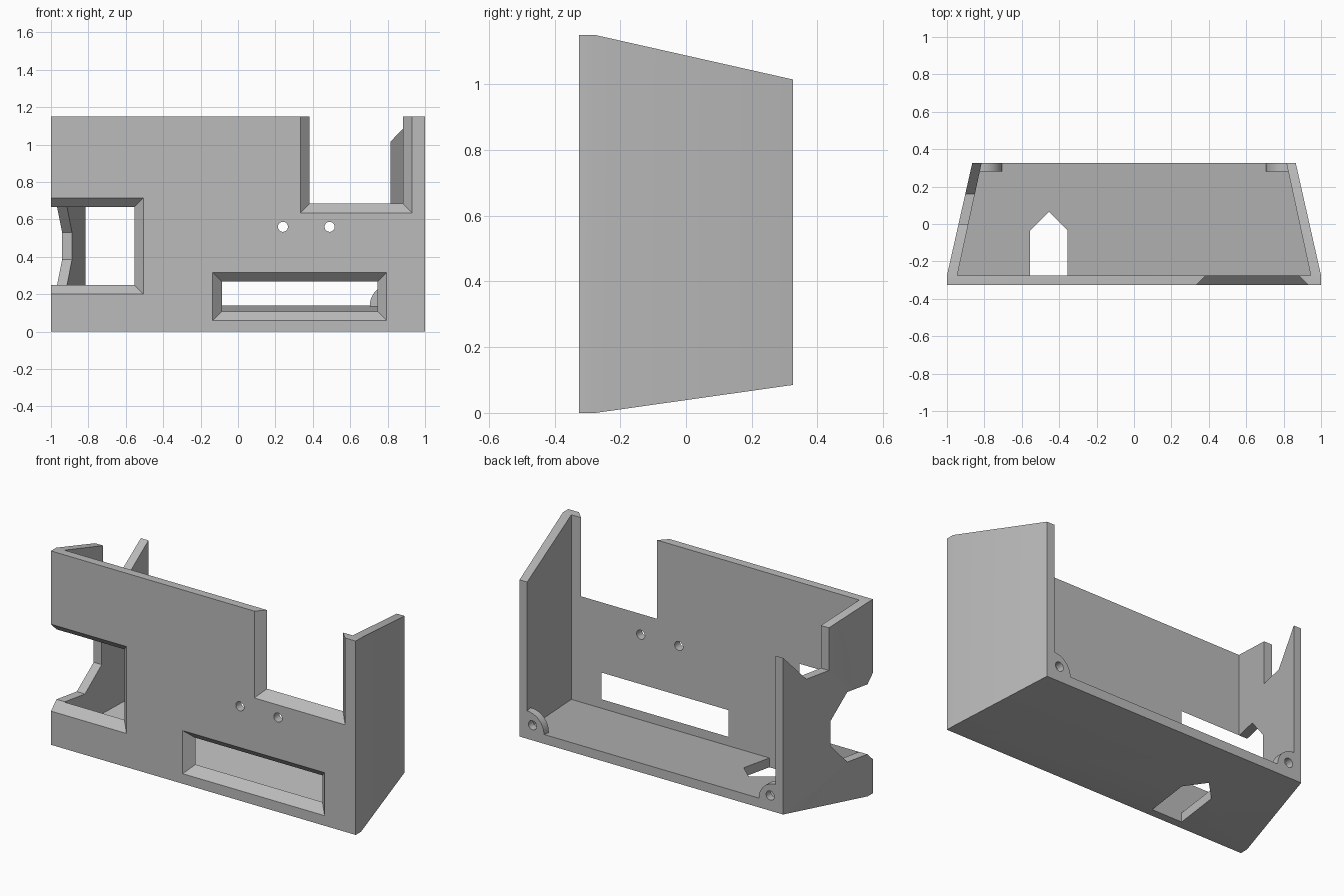
import bpy
import bmesh
from math import cos, sin, pi

cube = bpy.data.objects.get("Cube")
if cube:
    bpy.data.objects.remove(cube, do_unlink=True)

grey = bpy.data.materials.new("plain_grey")
grey.use_nodes = True
GREY = (0.5, 0.5, 0.5, 1)
grey.diffuse_color = GREY
grey.node_tree.nodes["Principled BSDF"].inputs["Base Color"].default_value = GREY


def loft(name, rings):
    """Closed solid through matching rings of 3D points."""
    bm = bmesh.new()
    loops = [[bm.verts.new(p) for p in ring] for ring in rings]
    for a, b in zip(loops, loops[1:]):
        for i in range(len(a)):
            j = (i + 1) % len(a)
            bm.faces.new((a[i], a[j], b[j], b[i]))
    bm.faces.new(loops[0])
    bm.faces.new(loops[-1])
    bmesh.ops.recalc_face_normals(bm, faces=bm.faces)
    mesh = bpy.data.meshes.new(name)
    bm.to_mesh(mesh)
    bm.free()
    mesh.materials.append(grey)
    obj = bpy.data.objects.new(name, mesh)
    bpy.context.collection.objects.link(obj)
    return obj


def rect(y, x0, x1, z0, z1):
    return [(x0, y, z0), (x1, y, z0), (x1, y, z1), (x0, y, z1)]


def along_y(name, profile, y0, y1):
    return loft(name, [[(x, y, z) for x, z in profile] for y in (y0, y1)])


def along_x(name, profile, x0, x1):
    return loft(name, [[(x, y, z) for y, z in profile] for x in (x0, x1)])


def circle(cx, cz, r, n=24):
    return [(cx + r * cos(2 * pi * i / n), cz + r * sin(2 * pi * i / n)) for i in range(n)]


def combine(target, tool, operation="DIFFERENCE"):
    mod = target.modifiers.new(tool.name, "BOOLEAN")
    mod.operation = operation
    mod.solver = "EXACT"
    mod.object = tool
    bpy.context.view_layer.objects.active = target
    bpy.ops.object.modifier_apply(modifier=mod.name)
    bpy.data.objects.remove(tool, do_unlink=True)


FRONT, INNER, BACK = -0.325, -0.275, 0.325

# Tapered shell, hollowed from the back and top
case = loft("case", [rect(FRONT, -1, 1, 0, 1.15),
                     rect(INNER, -1, 1, 0, 1.15),
                     rect(BACK, -0.865, 0.865, 0.085, 1.015)])
combine(case, loft("cavity", [rect(INNER, -0.945, 0.945, 0.055, 2),
                              rect(0.445, -0.789, 0.789, 0.157, 2)]))

# Bevelled openings in the front plate: slot, top notch, left corner window
EXTRA = 0.01
for name, x0, x1, z0, z1 in (("slot", -0.135, 0.795, 0.06, 0.315),
                             ("top_notch", 0.335, 0.93, 0.635, 2),
                             ("side_window", -1.5, -0.505, 0.2, 0.715)):
    rings = []
    for y, d in ((FRONT - EXTRA, -EXTRA), (INNER + EXTRA, 0.05 + EXTRA * 0.8)):
        rings.append(rect(y, x0 + d, x1 - d, z0 + d, z1 - d))
    combine(case, loft(name, rings))

# Window continued into the side wall
combine(case, along_x("side_recess", [(-0.29, 0.25), (-0.13, 0.25), (-0.01, 0.385),
                                      (-0.01, 0.53), (-0.13, 0.665), (-0.29, 0.665)], -1.2, -0.7))

# Sloped notch in the top of the same wall
combine(case, along_x("wall_notch", [(0, 0.835), (0.16, 0.835), (0.34, 1.03),
                                     (0.34, 1.3), (0, 1.3)], -1.2, -0.7))

# Pointed hole in the floor
outline = [(-0.555, INNER), (-0.355, INNER), (-0.355, -0.035), (-0.455, 0.065), (-0.555, -0.035)]
combine(case, loft("floor_hole", [[(x, y, z) for x, y in outline] for z in (-0.2, 0.3)]))

# Small round holes in the front plate
for x in (0.24, 0.49):
    combine(case, along_y("front_hole", circle(x, 0.56, 0.027), -0.4, -0.2))

# Corner bosses with screw holes at the back
for side in (-1, 1):
    arc = [(0.815 + 0.11 * cos(pi / 2 * (1 + i / 12)), 0.14 + 0.11 * sin(pi / 2 * (1 + i / 12)))
           for i in range(13)]
    profile = [(side * x, z) for x, z in arc + [(0.705, 0.115), (0.84, 0.115), (0.84, 0.25)]]
    combine(case, along_y("boss", profile, 0.28, BACK), "UNION")
    combine(case, along_y("boss_hole", circle(side * 0.78, 0.175, 0.027), 0.25, 0.4))

# Crisp flat faces, smooth only round the holes and bosses
bpy.ops.object.select_all(action="DESELECT")
case.select_set(True)
bpy.context.view_layer.objects.active = case
bpy.ops.object.shade_smooth_by_angle(angle=0.35)
